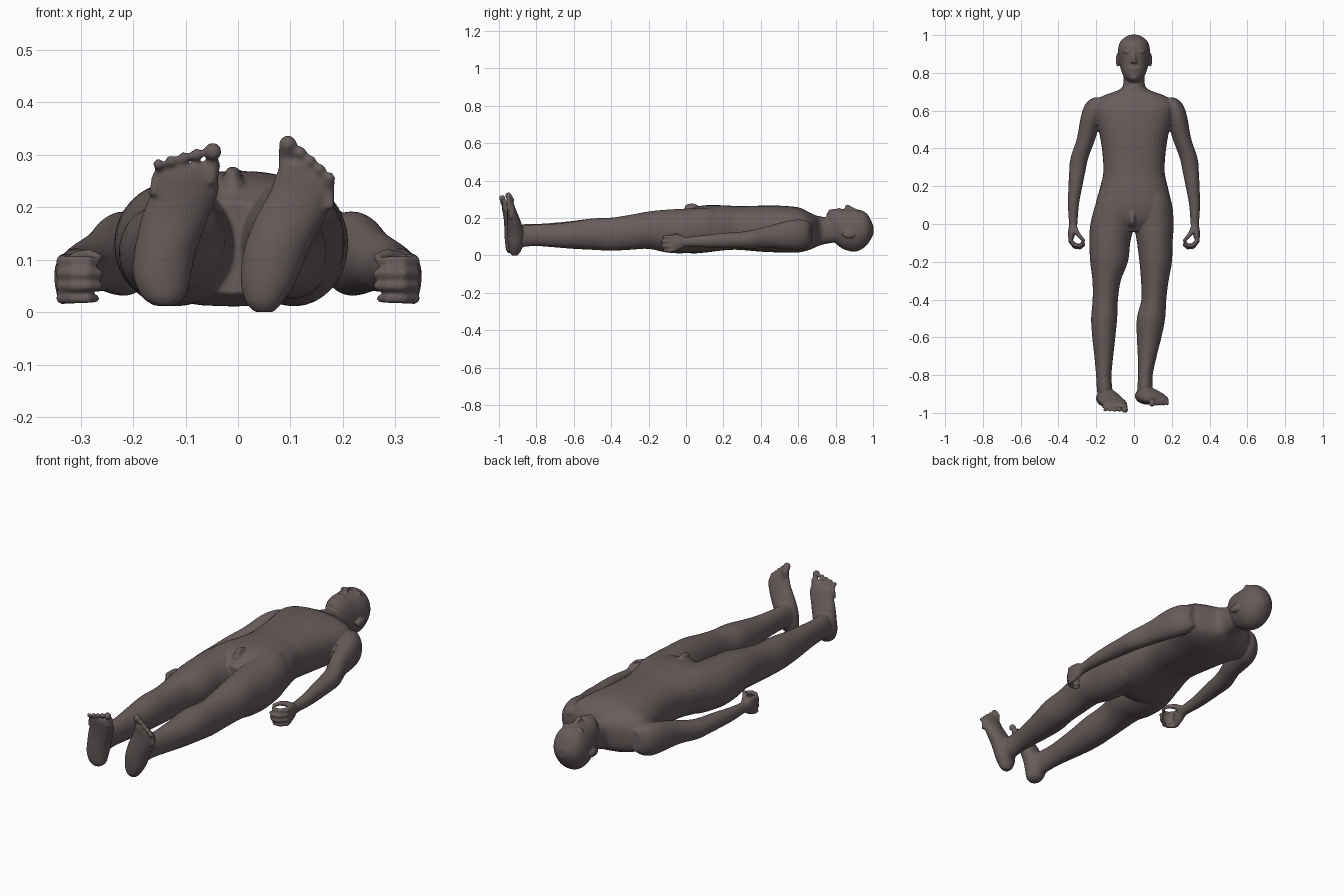
import bpy, bmesh, math
from mathutils import Vector, Matrix

bm = bmesh.new()
SIDES = 32


def skin(rings):
    """Bridge rings of points into a closed shell."""
    vs = [[bm.verts.new(p) for p in r] for r in rings]
    faces = [bm.faces.new(vs[0]), bm.faces.new(vs[-1])]
    n = len(vs[0])
    for a, b in zip(vs, vs[1:]):
        for i in range(n):
            j = (i + 1) % n
            faces.append(bm.faces.new((a[i], a[j], b[j], b[i])))
    bmesh.ops.recalc_face_normals(bm, faces=faces)


def smooth_path(st, steps=4):
    """Catmull-Rom interpolation between stations."""
    out = []
    for i in range(len(st) - 1):
        a, b, c, d = st[max(i - 1, 0)], st[i], st[i + 1], st[min(i + 2, len(st) - 1)]
        for k in range(steps):
            t = k / steps
            out.append([.5 * (2 * q + (r - p) * t + (2 * p - 5 * q + 4 * r - s) * t * t
                              + (3 * q - p - 3 * r + s) * t ** 3) for p, q, r, s in zip(a, b, c, d)])
    return out + [st[-1]]


def loft(stations, axis='Y', p_top=1.0, p_low=1.0):
    """Station: (x, position on axis, low, high, half width); p < 1 is boxier."""
    rings = []
    for x, t, lo, hi, rx in smooth_path(stations):
        ring = []
        for i in range(SIDES):
            a = 2 * math.pi * i / SIDES
            c, s = math.cos(a), math.sin(a)
            p = p_top if s > 0 else p_low
            c = math.copysign(abs(c) ** p, c)
            s = math.copysign(abs(s) ** p, s)
            u, w = x + rx * c, (lo + hi) / 2 + (hi - lo) / 2 * s
            ring.append((u, t, w) if axis == 'Y' else (u, w, t))
        rings.append(ring)
    skin(rings)


def tube(points, radii, n=12):
    """Round tapering tube along a path with a ball end."""
    pts = [Vector(q) for q in points]
    rings = []
    for i, q in enumerate(pts):
        t = (pts[min(i + 1, len(pts) - 1)] - pts[max(i - 1, 0)]).normalized()
        ref = Vector((0, 0, 1)) if abs(t.z) < 0.8 else Vector((1, 0, 0))
        u = t.cross(ref).normalized()
        v = u.cross(t)
        rings.append([q + radii[i] * (u * math.cos(k * 2 * math.pi / n) + v * math.sin(k * 2 * math.pi / n))
                      for k in range(n)])
    skin(rings)
    ball(pts[-1], (radii[-1],) * 3)


def ball(center, radius):
    bmesh.ops.create_uvsphere(bm, u_segments=16, v_segments=10, radius=1,
                              matrix=Matrix.Translation(center) @ Matrix.Diagonal((*radius, 1)))


# torso and neck
loft([(0, .80, .07, .2, .055), (0, .74, .06, .205, .057), (0, .715, .053, .21, .072),
      (0, .7, .047, .212, .105), (0, .68, .038, .22, .16), (0, .65, .027, .235, .205),
      (0, .6, .016, .257, .213), (0, .5, .016, .266, .188), (0, .4, .02, .266, .17),
      (0, .28, .03, .264, .162), (0, .2, .027, .268, .178), (-.003, .1, .015, .268, .202),
      (-.01, .02, .012, .25, .2), (-.01, -.04, .035, .21, .11)], p_top=.88, p_low=.78)

# head
loft([(0, .752, .17, .225, .025), (0, .775, .1, .244, .05), (0, .81, .055, .25, .067),
      (0, .85, .03, .246, .077), (0, .9, .02, .246, .085), (0, .94, .033, .241, .082),
      (0, .97, .058, .22, .069), (0, .99, .09, .185, .045), (0, 1.002, .115, .155, .02)], p_top=.95)
# nose, lips, chin, brows and ears
tube([(0, .91, .238), (0, .885, .249), (0, .862, .261)], [.009, .011, .012])
ball((0, .858, .25), (.02, .01, .01))
ball((0, .82, .244), (.026, .011, .01))
ball((0, .775, .23), (.025, .016, .018))
for s in (-1, 1):
    ball((s * .034, .912, .228), (.025, .01, .016))
    ball((s * .086, .868, .112), (.011, .036, .02))

# legs
loft([(-.095, .2, .08, .24, .06), (-.103, .12, .03, .255, .095), (-.116, 0, .012, .25, .115),
      (-.128, -.1, .015, .245, .108), (-.132, -.2, .035, .235, .1), (-.145, -.3, .03, .217, .075),
      (-.152, -.4, .027, .202, .067), (-.158, -.5, .03, .198, .069), (-.16, -.6, .035, .185, .061),
      (-.16, -.7, .043, .175, .05), (-.16, -.8, .05, .168, .041), (-.155, -.88, .045, .166, .041),
      (-.145, -.94, .022, .15, .042)])
loft([(.095, .2, .08, .24, .06), (.103, .12, .03, .255, .095), (.106, 0, .012, .25, .104),
      (.11, -.1, .015, .245, .094), (.115, -.2, .035, .235, .086), (.11, -.3, .03, .217, .073),
      (.105, -.4, .025, .202, .066), (.09, -.5, .03, .198, .075), (.08, -.6, .035, .182, .065),
      (.07, -.7, .043, .17, .05), (.06, -.8, .05, .165, .039), (.057, -.88, .042, .163, .04),
      (.052, -.925, .012, .15, .042)])
# groin
ball((-.01, .02, .235), (.026, .036, .028))
ball((-.01, .03, .258), (.017, .038, .02))

# feet, standing upright on the heels
loft([(-.14, .012, -.95, -.915, .02), (-.142, .03, -.962, -.895, .042), (-.145, .07, -.968, -.88, .055),
      (-.138, .12, -.971, -.875, .059), (-.12, .18, -.973, -.9, .064), (-.101, .23, -.98, -.922, .064),
      (-.098, .258, -.985, -.935, .059), (-.095, .28, -.985, -.95, .05)], axis='Z')
loft([(.05, .0, -.93, -.9, .018), (.05, .02, -.944, -.885, .036), (.058, .06, -.952, -.87, .053),
      (.073, .12, -.956, -.865, .062), (.1, .18, -.956, -.883, .066), (.122, .23, -.956, -.903, .061),
      (.121, .258, -.957, -.914, .05), (.112, .283, -.957, -.923, .03)], axis='Z')
# toes: big toe first
for i in range(5):
    r = .017 if i == 0 else .0125 - .0005 * i
    gap = .006 if i else 0
    x, z = -.048 - .0245 * i - gap, .306 - .006 * i
    tube([(x - .008, -.965, z - .06), (x - .002, -.966, z - .022), (x, -.983, z)], [r, r, r])
    x, z = .094 + .0185 * i + gap, .32 - .016 * i
    tube([(x, -.938, z - .06), (x, -.936, z - .022), (x + .001, -.95, z)], [r, r, r])

# arms and palms
ARM = [(.18, .67, .12, .03, .05), (.2, .65, .116, .045, .068), (.213, .61, .112, .056, .08),
       (.23, .55, .11, .055, .077), (.254, .45, .1, .049, .06), (.289, .35, .086, .047, .049),
       (.3, .28, .082, .043, .043), (.31, .2, .08, .037, .04), (.321, .1, .076, .029, .033),
       (.322, .0, .072, .022, .027), (.328, -.03, .07, .02, .04), (.332, -.06, .066, .018, .046),
       (.333, -.08, .064, .014, .044)]
for s in (-1, 1):
    loft([(s * x, y, z - rz, z + rz, rx) for x, y, z, rx, rz in ARM])
    # curled fingers and thumb, slightly fanned
    for i in range(4):
        z, d = .1 - .0235 * i, (.012, .002, .004, .014)[i]
        tube([(s * .333, -.06, z), (s * .336, -.093 + d * .5, z - .003), (s * .314, -.124 + d, z - .003),
              (s * .286, -.128 + d, z - .003), (s * (.263 + d * .7), -.112 + d, z - .003)],
             [.0115, .012, .011, .01, .009])
    tube([(s * .32, -.012, .08), (s * .304, -.045, .105), (s * .283, -.07, .11), (s * .266, -.088, .104)],
         [.018, .014, .011, .009])

# fuse the parts into one smooth skin
mesh = bpy.data.meshes.new("body")
bm.to_mesh(mesh)
bm.free()
body = bpy.data.objects.new("body", mesh)
bpy.context.collection.objects.link(body)
skin_mat = bpy.data.materials.new("dark brown skin")
skin_mat.diffuse_color = (.14, .108, .107, 1)
mesh.materials.append(skin_mat)
fuse = body.modifiers.new("fuse", 'REMESH')
fuse.mode = 'VOXEL'
fuse.voxel_size = .005
fuse.use_smooth_shade = True
# soften the joins
relax = body.modifiers.new("relax", 'SMOOTH')
relax.factor = .5
relax.iterations = 4
